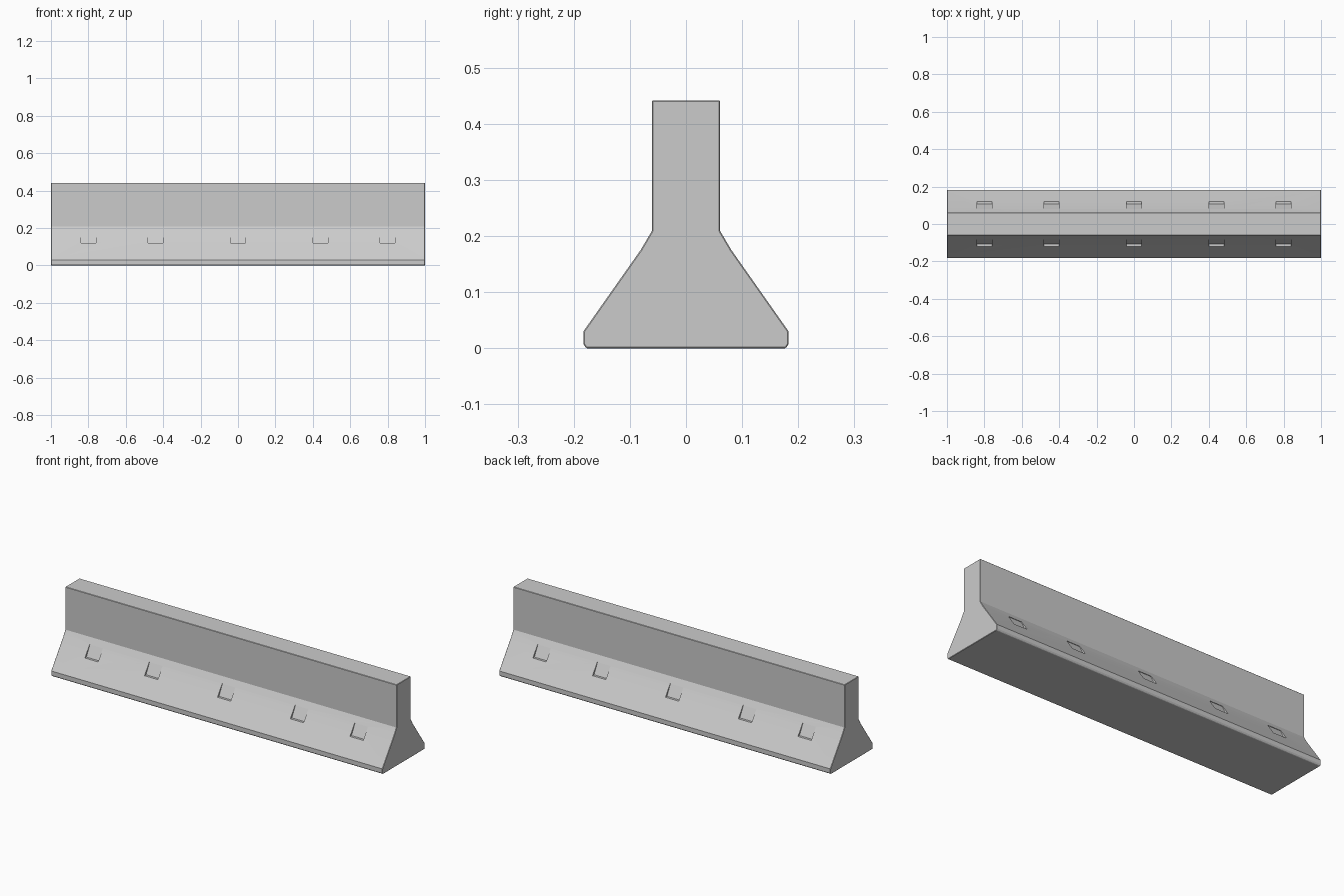
import bpy, bmesh

if "Cube" in bpy.data.objects:
    bpy.data.objects.remove(bpy.data.objects["Cube"])


def prism(name, profile, x0, x1):
    """Extrude a (y, z) profile along x."""
    bm = bmesh.new()
    face = bm.faces.new([bm.verts.new((x0, y, z)) for y, z in profile])
    ext = bmesh.ops.extrude_face_region(bm, geom=[face])
    moved = [v for v in ext["geom"] if isinstance(v, bmesh.types.BMVert)]
    bmesh.ops.translate(bm, vec=(x1 - x0, 0, 0), verts=moved)
    bmesh.ops.recalc_face_normals(bm, faces=bm.faces)
    mesh = bpy.data.meshes.new(name)
    bm.to_mesh(mesh)
    bm.free()
    obj = bpy.data.objects.new(name, mesh)
    bpy.context.collection.objects.link(obj)
    return obj


# Barrier body: wide foot, sloped flank, upright wall
half = [(0.178, 0), (0.183, 0.008), (0.183, 0.03), (0.081, 0.175),
        (0.061, 0.209), (0.061, 0.442)]
profile = half + [(-y, z) for y, z in reversed(half)]
barrier = prism("barrier_body", profile, -1, 1)

# Slightly worn edges
bevel = barrier.modifiers.new("worn_edges", 'BEVEL')
bevel.width = 0.002
bevel.segments = 1
bevel.limit_method = 'ANGLE'
bevel.angle_limit = 0.9

# Lifting pockets: flat floor, back wall running out into the slope
cutters = bpy.data.collections.new("pocket_cutters")
bpy.context.scene.collection.children.link(cutters)
for side in (-1, 1):
    for x in (-0.8, -0.44, 0, 0.44, 0.8):
        pocket = [(side * y, z) for y, z in
                  ((0.107, 0.119), (0.15, 0.119), (0.11, 0.178), (0.076, 0.178))]
        cutter = prism("pocket_cutter", pocket, x - 0.04, x + 0.04)
        bpy.context.collection.objects.unlink(cutter)
        cutters.objects.link(cutter)
        cutter.hide_render = True
        cutter.display_type = 'WIRE'

cut = barrier.modifiers.new("pockets", 'BOOLEAN')
cut.operand_type = 'COLLECTION'
cut.collection = cutters
cut.solver = 'EXACT'

# Crisp faces
bpy.context.view_layer.objects.active = barrier
barrier.select_set(True)
bpy.ops.object.modifier_apply(modifier="worn_edges")
bpy.ops.object.modifier_apply(modifier="pockets")
for obj in list(cutters.objects):
    bpy.data.objects.remove(obj)
bpy.data.collections.remove(cutters)
bpy.ops.object.shade_smooth_by_angle(angle=0.35)
